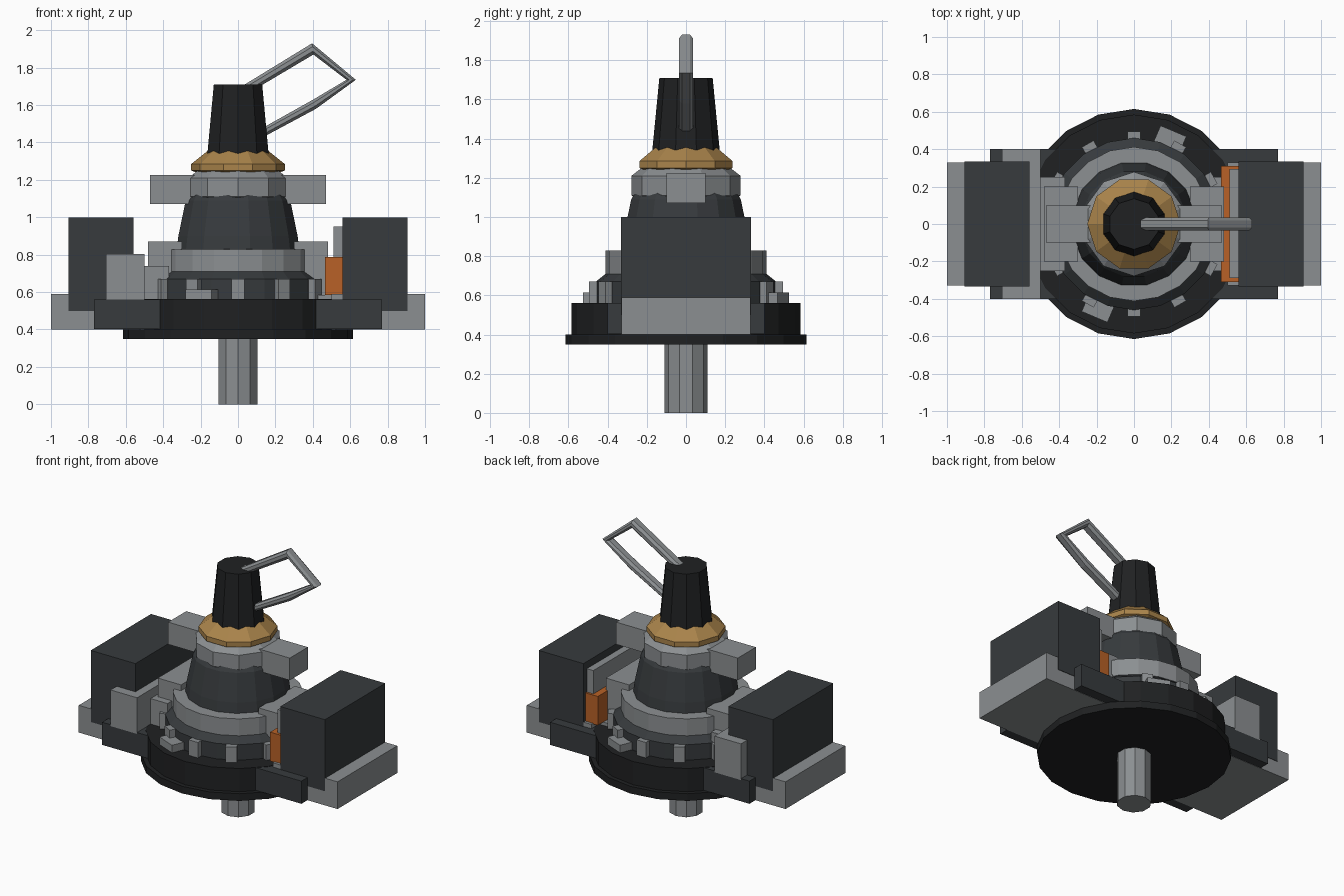
import bpy, bmesh, math
from mathutils import Matrix

if "Cube" in bpy.data.objects:
    bpy.data.objects.remove(bpy.data.objects["Cube"])


def material(name, rgb):
    m = bpy.data.materials.new(name)
    m.diffuse_color = (*rgb, 1)
    m.use_nodes = True
    m.node_tree.nodes["Principled BSDF"].inputs["Base Color"].default_value = m.diffuse_color
    return m


GREY = material("grey", (0.26, 0.275, 0.285))
DARK = material("dark_grey", (0.038, 0.043, 0.047))
BLACK = material("black", (0.014, 0.015, 0.016))
GOLD = material("gold", (0.40, 0.23, 0.07))
ORANGE = material("orange", (0.48, 0.12, 0.02))


def finish(name, bm, mat):
    bmesh.ops.recalc_face_normals(bm, faces=bm.faces)
    me = bpy.data.meshes.new(name)
    bm.to_mesh(me)
    bm.free()
    me.materials.append(mat)
    ob = bpy.data.objects.new(name, me)
    bpy.context.collection.objects.link(ob)
    return ob


def box(name, x, y, z, mat, turn=0):
    """Box from (min, max) ranges, optionally turned about the z axis."""
    bm = bmesh.new()
    size = [b - a for a, b in (x, y, z)]
    mid = [(a + b) / 2 for a, b in (x, y, z)]
    mtx = (Matrix.Rotation(math.radians(turn), 4, 'Z')
           @ Matrix.Translation(mid) @ Matrix.Diagonal((*size, 1)))
    bmesh.ops.create_cube(bm, size=1, matrix=mtx)
    return finish(name, bm, mat)


def both_sides(name, x, y, z, mat):
    box(name + "_right", x, y, z, mat)
    box(name + "_left", (-x[1], -x[0]), y, z, mat)


def lathe(name, profile, sides, mat, phase=0):
    """Capped solid of revolution from (radius, height) points."""
    bm = bmesh.new()
    rings = []
    for r, z in profile:
        angs = [math.radians(phase) + math.tau * i / sides for i in range(sides)]
        rings.append([bm.verts.new((r * math.cos(a), r * math.sin(a), z)) for a in angs])
    for lo, hi in zip(rings, rings[1:]):
        for i in range(sides):
            j = (i + 1) % sides
            bm.faces.new((lo[i], lo[j], hi[j], hi[i]))
    bm.faces.new(rings[0])
    bm.faces.new(rings[-1])
    return finish(name, bm, mat)


# Round base and shaft
lathe("shaft", [(0.11, 0), (0.11, 0.36)], 10, GREY, 18)
lathe("base_disc", [(0.615, 0.35), (0.615, 0.40), (0.585, 0.40), (0.585, 0.562)], 20, BLACK, 0)
box("cross_plate", (-0.77, 0.77), (-0.40, 0.40), (0.402, 0.56), DARK)

# Side housings on their plates
both_sides("side_plate", (0.50, 1.0), (-0.33, 0.33), (0.40, 0.59), GREY)
both_sides("housing", (0.56, 0.905), (-0.333, 0.333), (0.50, 1.0), DARK)
both_sides("inner_block", (0.30, 0.48), (-0.20, 0.20), (0.55, 0.87), GREY)
both_sides("floor_strip", (0.30, 0.52), (-0.25, 0.25), (0.55, 0.585), GREY)

# Left bracket and right contact strip
box("left_bracket", (-0.705, -0.50), (-0.40, 0.40), (0.55, 0.803), GREY)
box("left_step", (-0.50, -0.37), (-0.25, 0.25), (0.55, 0.74), GREY)
box("contact_strip", (0.465, 0.57), (-0.31, 0.31), (0.585, 0.787), ORANGE)
box("backing_slab", (0.51, 0.57), (-0.29, 0.295), (0.585, 0.95), GREY)

# Stacked rings and dome
lathe("lower_ring", [(0.46, 0.55), (0.46, 0.67), (0.41, 0.71), (0.36, 0.72)], 20, DARK)
lathe("clamp_ring", [(0.412, 0.71), (0.412, 0.828), (0.32, 0.83)], 20, GREY)
lathe("dome", [(0.335, 0.82), (0.325, 0.90), (0.285, 1.09), (0.22, 1.19)], 16, DARK, 11.25)

# Small ears around the lower ring, with two wide feet
for i in range(12):
    if i % 6:
        box(f"ear_{i}", (0.43, 0.495), (-0.036, 0.036), (0.55, 0.67), GREY, i * 30)
for a in (67, 247):
    box(f"foot_{a}", (0.45, 0.54), (-0.075, 0.075), (0.55, 0.615), GREY, a)

# Collar with cross bar
lathe("collar", [(0.25, 1.09), (0.278, 1.11), (0.278, 1.21), (0.22, 1.255)], 10, GREY, 18)
box("cross_bar", (-0.47, 0.47), (-0.10, 0.10), (1.07, 1.225), GREY)

# Gold nut and tapered knob
lathe("gold_nut", [(0.21, 1.235), (0.25, 1.25), (0.25, 1.285), (0.15, 1.365)], 10, GOLD)
lathe("knob", [(0.173, 1.33), (0.136, 1.71)], 10, BLACK, 18)

# Bent pull loop: outer and inner edge points in the xz plane
outer = [(0.02, 1.70), (0.396, 1.93), (0.63, 1.735), (0.417, 1.58), (0.10, 1.41)]
inner = [(0.10, 1.69), (0.403, 1.87), (0.58, 1.735), (0.40, 1.628), (0.10, 1.46)]
section = [(0, -0.02), (0.3, -0.036), (0.7, -0.036), (1, -0.02),
           (1, 0.02), (0.7, 0.036), (0.3, 0.036), (0, 0.02)]
bm = bmesh.new()
loops = []
for (ox, oz), (ix, iz) in zip(outer, inner):
    loops.append([bm.verts.new((ox + (ix - ox) * t, y, oz + (iz - oz) * t)) for t, y in section])
for a, b in zip(loops, loops[1:]):
    for i in range(8):
        j = (i + 1) % 8
        bm.faces.new((a[i], a[j], b[j], b[i]))
bm.faces.new(loops[0])
bm.faces.new(loops[-1])
finish("pull_loop", bm, GREY)
